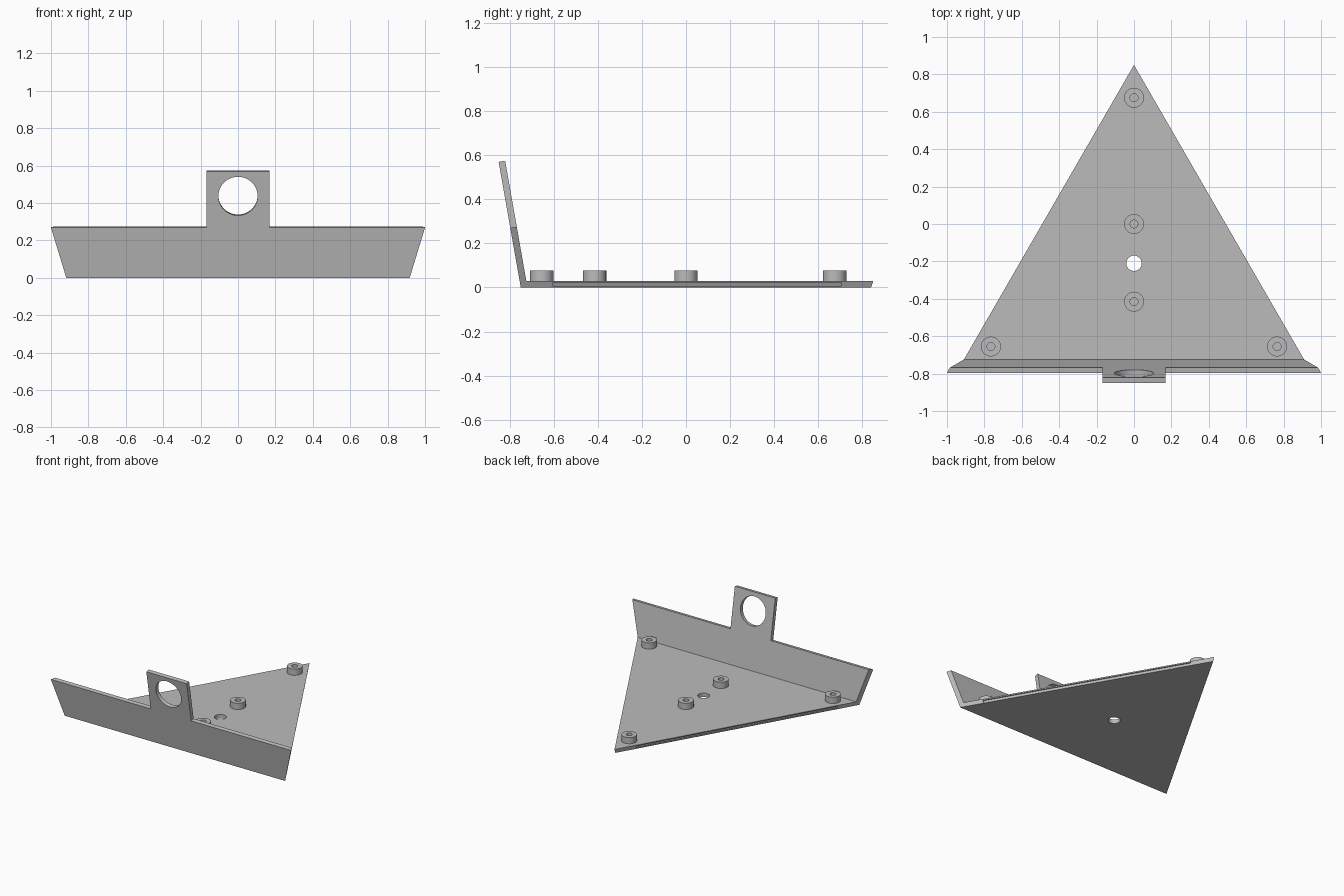
import bpy, bmesh, math
from mathutils import Matrix, Vector

if "Cube" in bpy.data.objects:
    bpy.data.objects.remove(bpy.data.objects["Cube"], do_unlink=True)

grey = bpy.data.materials.new("light grey")
grey.use_nodes = True
colour = (0.5, 0.5, 0.5, 1)
grey.diffuse_color = colour
grey.node_tree.nodes["Principled BSDF"].inputs["Base Color"].default_value = colour

LEAN = math.radians(10)
TAN = math.tan(LEAN)
THICK = 0.03
FRONT, APEX = -0.75, 0.84


def side_x(y, z):
    """Half width of the body: sides run at 60 degrees and lean outwards."""
    return (APEX + 2 * TAN * z - y) / math.sqrt(3)


def outer_y(z):
    return FRONT - TAN * z


def inner_y(z):
    return outer_y(z) + THICK / math.cos(LEAN)


def make_object(name, bm):
    bmesh.ops.recalc_face_normals(bm, faces=bm.faces[:])
    mesh = bpy.data.meshes.new(name)
    bm.to_mesh(mesh)
    bm.free()
    mesh.materials.append(grey)
    obj = bpy.data.objects.new(name, mesh)
    bpy.context.collection.objects.link(obj)
    return obj


def loft(name, first, second):
    """Solid between two outlines with matching corners."""
    bm = bmesh.new()
    a = [bm.verts.new(p) for p in first]
    b = [bm.verts.new(p) for p in second]
    bm.faces.new(a)
    bm.faces.new(b)
    for i in range(len(a)):
        j = (i + 1) % len(a)
        bm.faces.new((a[i], a[j], b[j], b[i]))
    return make_object(name, bm)


def cylinder(name, radius, centre, tilt=0):
    bm = bmesh.new()
    bmesh.ops.create_cone(bm, cap_ends=True, segments=64, radius1=radius,
                          radius2=radius, depth=0.2,
                          matrix=Matrix.Translation(centre) @ Matrix.Rotation(tilt, 4, "X"))
    return make_object(name, bm)


def cut(target, cutter):
    cutter.hide_render = True
    mod = target.modifiers.new("cut", "BOOLEAN")
    mod.operation = "DIFFERENCE"
    mod.solver = "EXACT"
    mod.object = cutter
    activate(target)
    bpy.ops.object.modifier_apply(modifier=mod.name)
    bpy.data.objects.remove(cutter, do_unlink=True)


def activate(obj):
    bpy.ops.object.select_all(action="DESELECT")
    obj.select_set(True)
    bpy.context.view_layer.objects.active = obj


def smooth(obj):
    activate(obj)
    bpy.ops.object.shade_smooth_by_angle(angle=math.radians(30))


# Triangular base plate
def triangle(z):
    y = inner_y(z)
    x = side_x(y, z)
    return [(-x, y, z), (x, y, z), (0, APEX + 2 * TAN * z, z)]


base = loft("base_plate", triangle(0), triangle(THICK))
cut(base, cylinder("base_hole_cutter", 0.041, (0, -0.21, 0)))

# Shallow slots along both sloping edges
for s in (-1, 1):
    def slot_end(y):
        return [(s * (side_x(y, z) + dx), y, z)
                for dx, z in ((-0.01, 0.006), (0.04, 0.006), (0.04, 0.022), (-0.01, 0.022))]
    cut(base, loft("slot_cutter", slot_end(-0.605), slot_end(0.705)))
smooth(base)

# Leaning front wall with its raised tab
WALL_TOP, TAB_TOP, TAB_X = 0.27, 0.57, 0.168


def wall_outline(y_at, rise):
    rows = [(None, 0), (None, WALL_TOP + rise), (TAB_X, WALL_TOP + rise), (TAB_X, TAB_TOP + rise)]
    half = [(x or side_x(y_at(z), z), y_at(z), z) for x, z in rows]
    return half + [(-x, y, z) for x, y, z in reversed(half)]


wall = loft("front_wall", wall_outline(outer_y, 0),
            wall_outline(inner_y, THICK * math.sin(LEAN)))
HOLE_Z = 0.437
cut(wall, cylinder("tab_hole_cutter", 0.105, (0, outer_y(HOLE_Z), HOLE_Z),
                   math.pi / 2 + LEAN))
smooth(wall)


# Round mounting bosses with centre holes
def boss(name, x, y):
    bm = bmesh.new()
    profile = [bm.verts.new((r, 0, z)) for r, z in
               ((0.053, THICK), (0.053, 0.077), (0.021, 0.077), (0.021, THICK))]
    edges = [bm.edges.new(pair) for pair in zip(profile, profile[1:])]
    bmesh.ops.spin(bm, geom=profile + edges, cent=(0, 0, 0), axis=(0, 0, 1),
                   angle=math.tau, steps=48)
    bmesh.ops.remove_doubles(bm, verts=bm.verts[:], dist=0.0005)
    bmesh.ops.translate(bm, verts=bm.verts[:], vec=Vector((x, y, 0)))
    smooth(make_object(name, bm))


boss("rear_boss", 0, 0.675)
boss("centre_boss", 0, 0)
boss("middle_boss", 0, -0.415)
boss("left_boss", 0.765, -0.655)
boss("right_boss", -0.765, -0.655)
